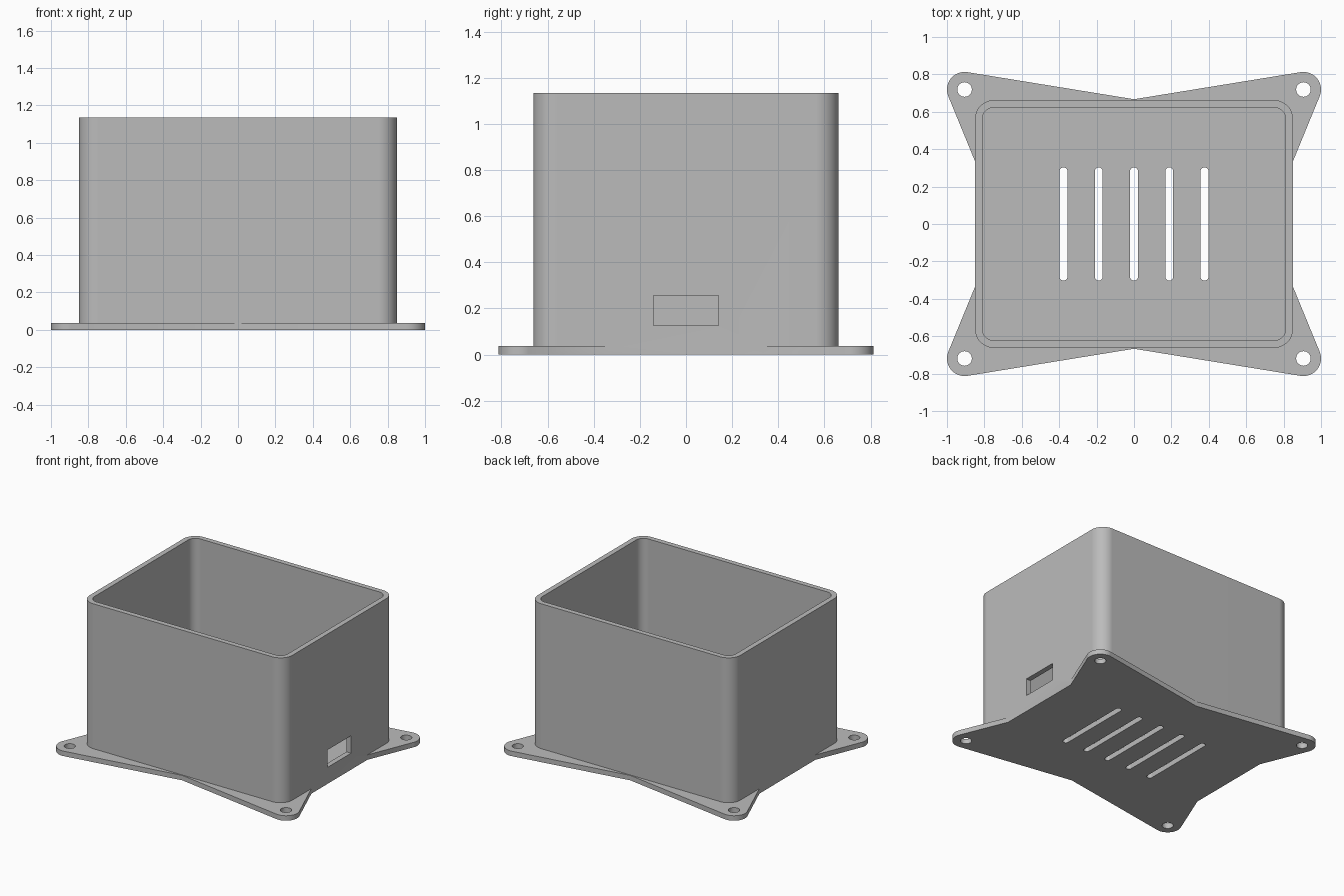
import bpy, bmesh
from math import atan2, acos, hypot, cos, sin, pi

if "Cube" in bpy.data.objects:
    bpy.data.objects.remove(bpy.data.objects["Cube"], do_unlink=True)

HEIGHT, FLOOR = 1.135, 0.0375
HALF_X, HALF_Y = 0.85, 0.662
WALL = 0.039
EAR_X, EAR_Y, EAR_R = 0.906, 0.719, 0.094

grey = bpy.data.materials.new("grey plastic")
grey.use_nodes = True
colour = (0.5, 0.5, 0.5, 1)
grey.diffuse_color = colour
grey.node_tree.nodes["Principled BSDF"].inputs["Base Color"].default_value = colour


def arc(cx, cy, r, a0, a1, n=16):
    return [(cx + r * cos(a0 + (a1 - a0) * i / n), cy + r * sin(a0 + (a1 - a0) * i / n))
            for i in range(n + 1)]


def four_way(quarter):
    """Mirror a counter-clockwise first-quadrant outline into all four quadrants."""
    out = []
    for sx, sy in ((1, 1), (-1, 1), (-1, -1), (1, -1)):
        pts = quarter if sx * sy > 0 else quarter[::-1]
        for x, y in pts:
            p = (sx * x, sy * y)
            if not out or hypot(p[0] - out[-1][0], p[1] - out[-1][1]) > 1e-5:
                out.append(p)
    return out


def rounded_rect(hx, hy, r):
    return four_way(arc(hx - r, hy - r, r, 0, pi / 2))


def prism(name, outline, z0, z1):
    bm = bmesh.new()
    face = bm.faces.new([bm.verts.new((x, y, z0)) for x, y in outline])
    top = bmesh.ops.extrude_face_region(bm, geom=[face])["geom"]
    for v in top:
        if isinstance(v, bmesh.types.BMVert):
            v.co.z = z1
    bmesh.ops.recalc_face_normals(bm, faces=bm.faces)
    mesh = bpy.data.meshes.new(name)
    bm.to_mesh(mesh)
    bm.free()
    mesh.materials.append(grey)
    ob = bpy.data.objects.new(name, mesh)
    bpy.context.collection.objects.link(ob)
    return ob


def combine(target, tool, operation):
    mod = target.modifiers.new(operation, "BOOLEAN")
    mod.object, mod.operation, mod.solver = tool, operation, "EXACT"
    bpy.context.view_layer.objects.active = target
    bpy.ops.object.modifier_apply(modifier=mod.name)
    bpy.data.objects.remove(tool, do_unlink=True)


def tangent_angle(px, py, side):
    """Angle on the ear circle where a line from the point touches it."""
    dx, dy = px - EAR_X, py - EAR_Y
    return atan2(dy, dx) + side * acos(EAR_R / hypot(dx, dy))


# Box body and star-shaped base flange joined into one solid
side_notch, end_notch = (0.84, 0.311), (0, 0.667)
start = tangent_angle(*side_notch, 1)
end = tangent_angle(*end_notch, -1)
start += 2 * pi * round(-start / (2 * pi))
end += 2 * pi * round((pi / 2 - end) / (2 * pi))
quarter = [side_notch] + arc(EAR_X, EAR_Y, EAR_R, start, end, 24) + [end_notch]
box = prism("enclosure", rounded_rect(HALF_X, HALF_Y, 0.1), 0, HEIGHT)
combine(box, prism("flange", four_way(quarter), 0, FLOOR), "UNION")

# Open cavity
combine(box, prism("cavity", rounded_rect(HALF_X - WALL, HALF_Y - WALL, 0.062),
                   FLOOR, HEIGHT + 0.1), "DIFFERENCE")

# Mounting holes in the four ears
for sx in (-1, 1):
    for sy in (-1, 1):
        hole = arc(sx * EAR_X, sy * EAR_Y, 0.039, 0, 2 * pi, 32)[:-1]
        combine(box, prism("hole", hole, -0.1, 0.1), "DIFFERENCE")

# Ventilation slots in the floor
for i in range(-2, 3):
    x, r, reach = i * 0.1885, 0.021, 0.282
    slot = arc(x, reach, r, 0, pi, 12) + arc(x, -reach, r, pi, 2 * pi, 12)
    combine(box, prism("slot", slot, -0.1, 0.1), "DIFFERENCE")

# Cable port through the left wall
port = [(0.75, -0.14), (0.95, -0.14), (0.95, 0.14), (0.75, 0.14)]
combine(box, prism("port", port, 0.125, 0.257), "DIFFERENCE")

# Smooth rounded corners, crisp edges
bpy.ops.object.select_all(action="DESELECT")
box.select_set(True)
bpy.context.view_layer.objects.active = box
bpy.ops.object.shade_smooth_by_angle(angle=0.5)
weighted = box.modifiers.new("weighted normals", "WEIGHTED_NORMAL")
weighted.keep_sharp = True
